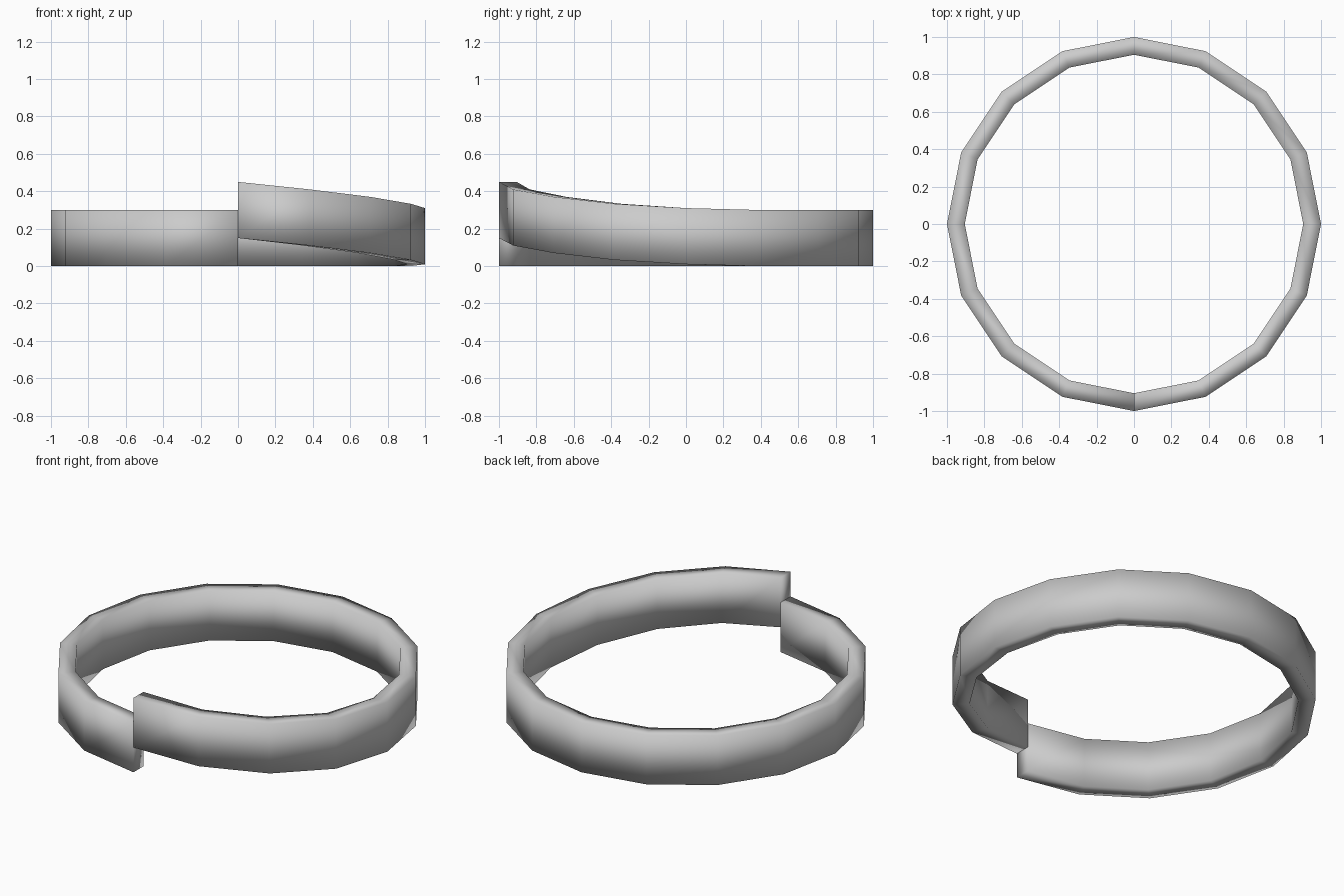
import bpy, bmesh, math

if "Cube" in bpy.data.objects:
    bpy.data.objects.remove(bpy.data.objects["Cube"])

SIDES, OUTER, INNER, HEIGHT = 16, 1.0, 0.905, 0.30
# lift of the band near its raised end, last section first
LIFT = [0.15, 0.11, 0.07, 0.033, 0.01]

# split ring: sweep a rectangular section once round from the front
bm = bmesh.new()
sections = []
for i in range(SIDES + 1):
    a = -math.pi / 2 + 2 * math.pi * i / SIDES
    z = LIFT[i] if i < len(LIFT) else 0.0
    corners = [(OUTER, z), (OUTER, z + HEIGHT), (INNER, z + HEIGHT), (INNER, z)]
    sections.append([bm.verts.new((r * math.cos(a), r * math.sin(a), h))
                     for r, h in corners])

for s, t in zip(sections, sections[1:]):
    for k in range(4):
        n = (k + 1) % 4
        bm.faces.new((s[k], t[k], t[n], s[n]))

# end caps of the split
bm.faces.new(sections[0])
bm.faces.new(sections[-1][::-1])
bmesh.ops.recalc_face_normals(bm, faces=bm.faces)
for f in bm.faces:
    f.smooth = True

mesh = bpy.data.meshes.new("split_ring")
bm.to_mesh(mesh)
bm.free()
ring = bpy.data.objects.new("split_ring", mesh)
bpy.context.collection.objects.link(ring)
